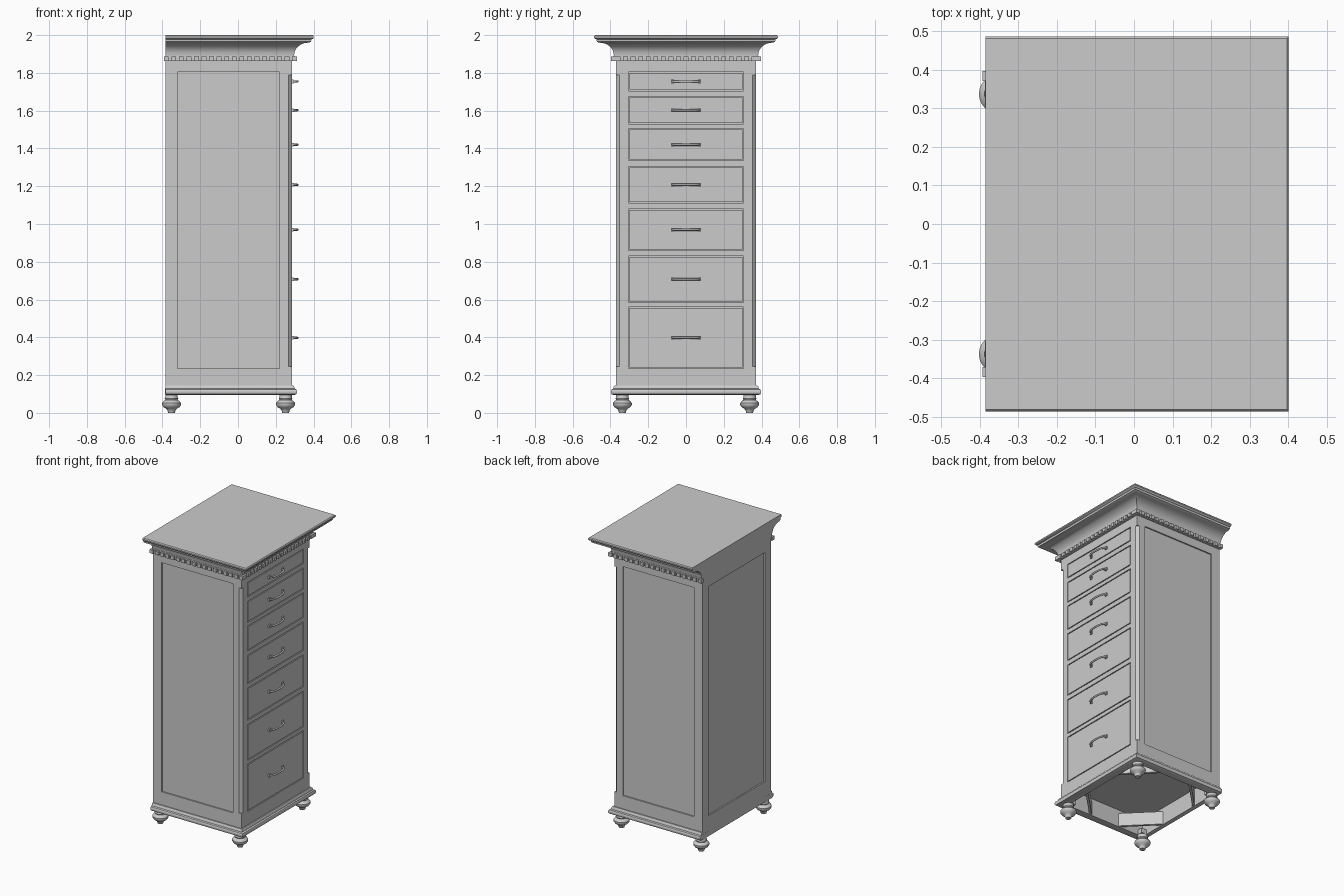
import bpy, bmesh, math
from mathutils import Matrix, Vector

if "Cube" in bpy.data.objects:
    bpy.data.objects.remove(bpy.data.objects["Cube"])

BACK, FRONT, SIDE = -0.385, 0.285, 0.37   # cabinet carcass limits

grey = bpy.data.materials.new("plain grey")
grey.use_nodes = True
grey.diffuse_color = (0.6, 0.6, 0.6, 1)
grey.node_tree.nodes["Principled BSDF"].inputs["Base Color"].default_value = (0.6, 0.6, 0.6, 1)


def finish(name, bm, smooth=False):
    bmesh.ops.recalc_face_normals(bm, faces=bm.faces)
    mesh = bpy.data.meshes.new(name)
    bm.to_mesh(mesh)
    bm.free()
    mesh.materials.append(grey)
    obj = bpy.data.objects.new(name, mesh)
    bpy.context.collection.objects.link(obj)
    if smooth:
        bpy.ops.object.select_all(action="DESELECT")
        obj.select_set(True)
        bpy.context.view_layer.objects.active = obj
        bpy.ops.object.shade_smooth_by_angle(angle=math.radians(35))
    return obj


def add_box(bm, lo, hi, turn=0):
    lo, hi = Vector(lo), Vector(hi)
    m = (Matrix.Translation((lo + hi) / 2) @ Matrix.Rotation(turn, 4, "Z")
         @ Matrix.Diagonal((*(hi - lo), 1)))
    bmesh.ops.create_cube(bm, size=1, matrix=m)


def moulding(name, profile, smooth=False):
    """Stack of rectangles, each (overhang, height), flush at the back."""
    bm = bmesh.new()
    rings = []
    for o, z in profile:
        x, y = FRONT + o, SIDE + o
        rings.append([bm.verts.new(p) for p in
                      ((BACK, -y, z), (x, -y, z), (x, y, z), (BACK, y, z))])
    for a, b in zip(rings, rings[1:]):
        for i in range(4):
            j = (i + 1) % 4
            bm.faces.new((a[i], a[j], b[j], b[i]))
    bm.faces.new(rings[0])
    bm.faces.new(rings[-1])
    return finish(name, bm, smooth)


def cut(obj, cutter):
    mod = obj.modifiers.new("cut", "BOOLEAN")
    mod.object = cutter
    mod.solver = "EXACT"
    bpy.context.view_layer.objects.active = obj
    bpy.ops.object.modifier_apply(modifier=mod.name)


# Carcass and mouldings
body = moulding("carcass", [(0, 0.1), (0, 1.97)])
base = moulding("base_moulding", [(0.014, 0.095), (0.024, 0.099), (0.028, 0.108), (0.028, 0.116),
                                  (0.024, 0.124), (0.015, 0.128), (0.013, 0.138), (0.008, 0.145)], True)
moulding("dentil_band", [(0.014, 1.862), (0.014, 1.893)])
cove = [(0.012 + 0.075 * (1 - math.cos(t * math.pi / 16)), 1.893 + 0.067 * math.sin(t * math.pi / 16))
        for t in range(9)]
moulding("crown_cove", cove, True)
moulding("top_board", [(0.09, 1.96), (0.102, 1.965), (0.104, 1.978), (0.112, 1.981),
                       (0.116, 1.986), (0.116, 1.994), (0.111, 2.0)], True)

# Dentil blocks on the three moulded sides
bm = bmesh.new()
out, pitch, half = 0.027, 0.04, 0.0125
for i in range(-9, 10):
    y = i * pitch
    add_box(bm, (FRONT, y - half, 1.862), (FRONT + out, y + half, 1.887))
for s in (-1, 1):
    add_box(bm, (FRONT, s * (SIDE + out / 2) - out / 2, 1.862),
            (FRONT + out, s * (SIDE + out / 2) + out / 2, 1.887))
    for i in range(17):
        x = FRONT - 0.025 - i * pitch
        add_box(bm, (x - half, s * (SIDE + out / 2) - out / 2, 1.862),
                (x + half, s * (SIDE + out / 2) + out / 2, 1.887))
finish("dentils", bm)

# Recesses: side and back panels, drawer openings, corner chamfers, open underside
drawers = [(0.235, 0.56), (0.585, 0.83), (0.86, 1.08), (1.11, 1.305),
           (1.335, 1.505), (1.53, 1.675), (1.705, 1.805)]
DEPTH, HALF_W, GAP = 0.02, 0.305, 0.006
bm = bmesh.new()
for s in (-1, 1):
    y = s * SIDE
    add_box(bm, (-0.32, y - 0.009, 0.235), (0.22, y + 0.009, 1.805))
    c = 0.018 / math.sqrt(2)
    add_box(bm, (FRONT - c, y - c, 0.245), (FRONT + c, y + c, 1.79), math.pi / 4)
add_box(bm, (BACK - 0.009, -0.305, 0.235), (BACK + 0.009, 0.305, 1.805))
for lo, hi in drawers:
    add_box(bm, (FRONT - DEPTH, -HALF_W, lo), (FRONT + DEPTH, HALF_W, hi))
add_box(bm, (BACK + 0.03, -SIDE + 0.03, 0.0), (FRONT - 0.03, SIDE - 0.03, 0.215))
cutter = finish("recess_cutter", bm)
cutter.hide_render = True
cut(body, cutter)
cut(base, cutter)
bpy.data.objects.remove(cutter)

# Drawer fronts with bow handles
for n, (lo, hi) in enumerate(drawers, 1):
    bm = bmesh.new()
    add_box(bm, (FRONT - DEPTH - 0.002, -HALF_W + GAP, lo + GAP), (FRONT, HALF_W - GAP, hi - GAP))
    finish(f"drawer_front_{n}", bm)
    z = (lo + hi) / 2
    curve = bpy.data.curves.new(f"handle_{n}", "CURVE")
    curve.dimensions = "3D"
    curve.bevel_depth, curve.bevel_resolution, curve.use_fill_caps = 0.006, 2, True
    line = curve.splines.new("POLY")
    line.points.add(12)
    for i, p in enumerate(line.points):
        t = i / 12
        p.co = (FRONT + 0.03 * math.sin(math.pi * t) ** 0.6, 0.07 * -math.cos(math.pi * t), z, 1)
    curve.materials.append(grey)
    bpy.context.collection.objects.link(bpy.data.objects.new(f"handle_{n}", curve))
    bm = bmesh.new()
    for s in (-1, 1):
        add_box(bm, (FRONT, s * 0.072 - 0.008, z - 0.01), (FRONT + 0.008, s * 0.072 + 0.008, z + 0.01))
    finish(f"handle_mounts_{n}", bm)

# Turned feet with diagonal braces behind them
foot = [(0, 0), (0.018, 0), (0.021, 0.012), (0.028, 0.022), (0.042, 0.03), (0.05, 0.042), (0.05, 0.052),
        (0.042, 0.063), (0.032, 0.068), (0.036, 0.075), (0.033, 0.082), (0.033, 0.1), (0, 0.1)]
for xn, x, dx in (("back", -0.352, 1), ("front", 0.252, -1)):
    for yn, y in (("right", -0.337), ("left", 0.337)):
        bm = bmesh.new()
        verts = [bm.verts.new((r, 0, z)) for r, z in foot]
        edges = [bm.edges.new(pair) for pair in zip(verts, verts[1:])]
        bmesh.ops.spin(bm, geom=verts + edges, cent=(0, 0, 0), axis=(0, 0, 1),
                       angle=math.tau, steps=24, use_duplicate=False)
        bmesh.ops.remove_doubles(bm, verts=bm.verts, dist=0.0001)
        bmesh.ops.translate(bm, verts=bm.verts, vec=(x, y, 0))
        finish(f"{xn}_{yn}_foot", bm, True)
        bm = bmesh.new()
        dy = -1 if y > 0 else 1
        cx, cy = x + 0.09 * dx, y + 0.09 * dy
        add_box(bm, (cx - 0.145, cy - 0.008, 0.1), (cx + 0.145, cy + 0.008, 0.19),
                -math.pi / 4 * dx * dy)
        finish(f"{xn}_{yn}_brace", bm)
        # block that the foot is fixed to
        bm = bmesh.new()
        add_box(bm, (x - 0.034, y - 0.033, 0.098), (x + 0.034, y + 0.033, 0.13))
        finish(f"{xn}_{yn}_foot_block", bm)
